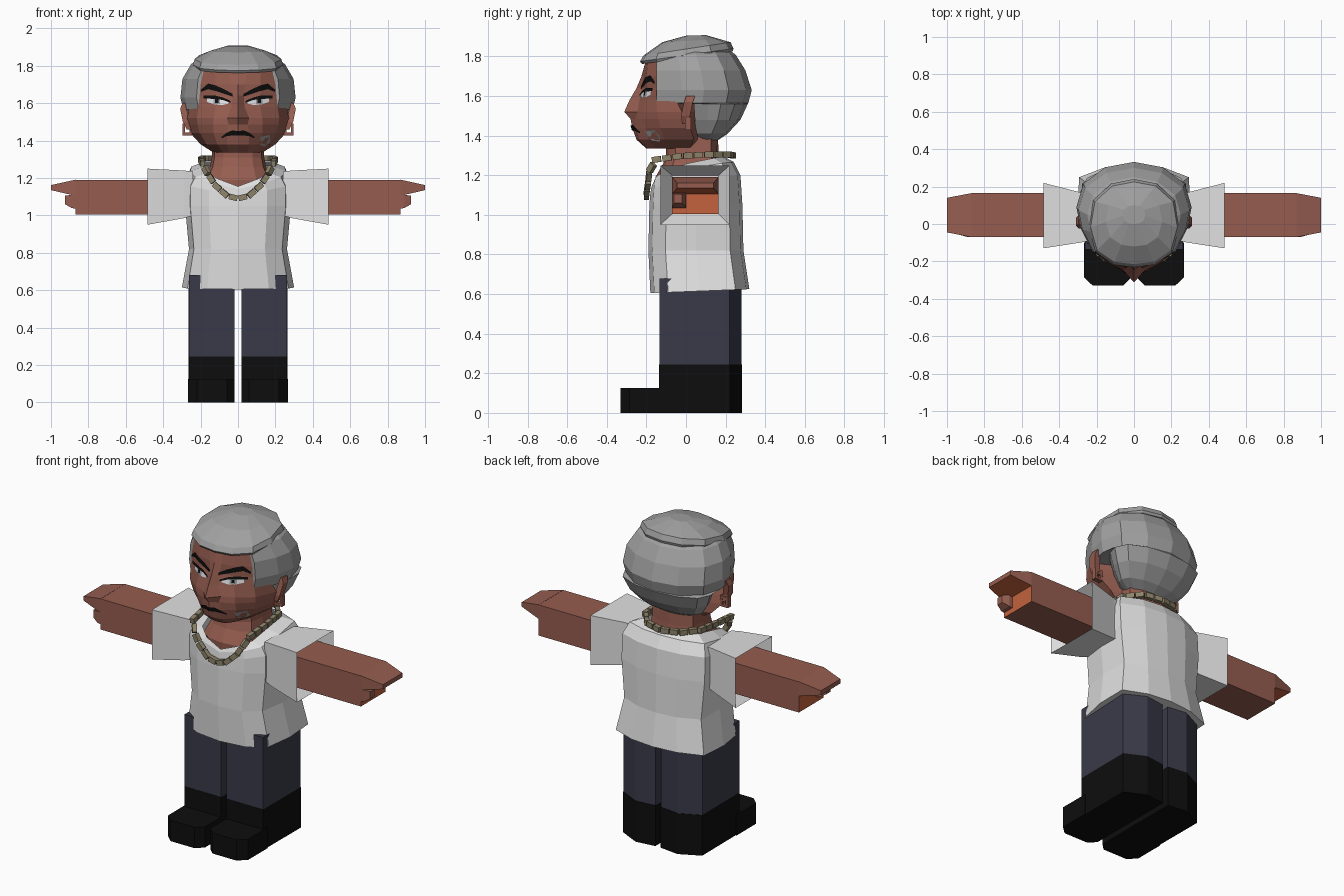
import bpy, bmesh, math
from mathutils import Vector, Matrix
from mathutils.bvhtree import BVHTree

if "Cube" in bpy.data.objects:
    bpy.data.objects.remove(bpy.data.objects["Cube"])


def material(name, r, g, b):
    m = bpy.data.materials.new(name)
    lin = [((c / 255 + 0.055) / 1.055) ** 2.4 if c > 10 else c / 255 / 12.92 for c in (r, g, b)]
    m.diffuse_color = (*lin, 1)
    m.use_nodes = True
    m.node_tree.nodes["Principled BSDF"].inputs["Base Color"].default_value = m.diffuse_color
    return m


SKIN = material("brown skin", 150, 93, 80)
PALM = material("light palm", 195, 98, 62)
HAIR = material("grey hair", 160, 160, 160)
SHIRT = material("white cloth", 224, 224, 224)
NAVY = material("navy cloth", 58, 58, 74)
BLACK = material("black", 13, 13, 13)
CHAIN = material("dull gold", 142, 132, 106)
WHITE = material("eye white", 225, 228, 230)


def finish(bm, name, *mats, rule=None, recalc=True):
    if recalc:
        bmesh.ops.recalc_face_normals(bm, faces=bm.faces)
    bm.normal_update()
    if rule:
        for f in bm.faces:
            f.material_index = rule(f)
    me = bpy.data.meshes.new(name)
    bm.to_mesh(me)
    ob = bpy.data.objects.new(name, me)
    for m in mats:
        me.materials.append(m)
    bpy.context.collection.objects.link(ob)
    return ob


def loft(rings, bottom=True, top=True):
    """Skin closed rings of equal point count."""
    bm = bmesh.new()
    vs = [[bm.verts.new(p) for p in r] for r in rings]
    n = len(vs[0])
    for a, b in zip(vs, vs[1:]):
        for i in range(n):
            j = (i + 1) % n
            bm.faces.new((a[i], a[j], b[j], b[i]))
    if bottom:
        bm.faces.new(vs[0][::-1])
    if top:
        bm.faces.new(vs[-1])
    bmesh.ops.recalc_face_normals(bm, faces=bm.faces)
    return bm


def mirror_ring(half):
    """Half outline from front centre to back centre -> full ring."""
    return half + [(-x, y, z) for x, y, z in half[-2:0:-1]]


# Half outlines as (share of half width, share of depth)
BODY = [(0, 0), (.55, .04), (.9, .18), (1, .5), (.98, .86), (.5, .97), (0, 1)]
MANE = [(0, 0), (.72, 0), (.93, .27), (1, .5), (.88, .76), (.5, .94), (0, 1)]
CROWN = [(0, 0), (.45, .03), (.85, .17), (1, .45), (.9, .76), (.5, .95), (0, 1)]


def ring(shape, w, yf, yb, zf, zb=None, power=1.0):
    zb = zf if zb is None else zb
    return mirror_ring([(w * a, yf + (yb - yf) * t, zf + (zb - zf) * t ** power) for a, t in shape])


def box_loft(sections, s):
    """Rectangular sections (x, y0, y1, z0, z1) along the arm."""
    return loft([[(s * x, a, c), (s * x, b, c), (s * x, b, d), (s * x, a, d)]
                 for x, a, b, c, d in sections])


# Shirt body with dipped neckline
finish(loft([ring(BODY, .30, -.18, .32, .605, .625), ring(BODY, .262, -.19, .29, .82),
             ring(BODY, .283, -.185, .285, 1.05),
             ring(BODY, .282, -.18, .275, 1.11, 1.2, .4),
             ring(BODY, .255, -.175, .24, 1.14, 1.268, .4),
             ring(BODY, .185, -.165, .19, 1.155, 1.295, .4)], top=False), "shirt", SHIRT)

# Neck and upper chest
finish(loft([ring(BODY, .16, -.15, .15, 1.1), ring(BODY, .18, -.155, .17, 1.19),
             ring(BODY, .15, -.115, .17, 1.26), ring(BODY, .14, -.1, .165, 1.31),
             ring(BODY, .135, -.1, .16, 1.42)]), "neck", SKIN)

# Limbs, mirrored left and right
LEG = [(.018, -.135), (.262, -.135), (.264, .22), (.14, .28), (.018, .265)]
FOOT = [(.018, -.29), (.06, -.33), (.22, -.33), (.268, -.285), (.268, -.1), (.018, -.1)]
for s, side in ((1, "left"), (-1, "right")):
    finish(box_loft([(.24, -.09, .16, 1.0, 1.235), (.29, -.10, .17, .985, 1.24),
                     (.485, -.13, .22, .95, 1.25), (.40, -.07, .165, 1.005, 1.2)], s),
           side + "_sleeve", SHIRT)
    finish(box_loft([(.38, -.07, .165, 1.005, 1.19), (.87, -.07, .165, 1.005, 1.19)], s),
           side + "_arm", SKIN, PALM, rule=lambda f: int(f.normal.x * s > .9))
    finish(box_loft([(.869, -.07, .165, 1.105, 1.191), (1.0, -.045, .14, 1.135, 1.162)], s),
           side + "_fingers", SKIN, PALM, rule=lambda f: int(f.normal.z < -.5))
    finish(box_loft([(.865, -.07, .0, 1.035, 1.11), (.89, -.07, .0, 1.04, 1.11),
                     (.925, -.06, -.02, 1.06, 1.105)], s), side + "_thumb", SKIN)
    finish(loft([[(s * x, y, z) for x, y in LEG] for z in (.245, .68)]), side + "_trouser_leg", NAVY)
    finish(loft([[(s * x, y * 1.01, z) for x, y in LEG] for z in (0, .245)]), side + "_boot_shaft", BLACK)
    finish(loft([[(s * x, y, z) for x, y in FOOT] for z in (0, .125)]), side + "_boot_toe", BLACK)
    # Ear, wider at the top
    finish(loft([[(s * (x + dx), y + dy, z) for x, y in ((.25, -.01), (.285, -.015), (.285, .03), (.25, .03))]
                 for z, dx, dy in ((1.46, -.01, -.005), (1.5, .01, -.01), (1.57, .024, .005), (1.6, .012, .015))]),
           side + "_ear", SKIN)
    # Square hoop earring
    bm = bmesh.new()
    for cx, cz, sx, sz in ((.252, 1.46, .014, .064), (.29, 1.46, .014, .064),
                           (.271, 1.435, .05, .014), (.271, 1.485, .05, .014)):
        bmesh.ops.create_cube(bm, size=1, matrix=Matrix.Translation((s * cx, .01, cz))
                              @ Matrix.Diagonal((sx, .03, sz, 1)))
    finish(bm, side + "_earring", SKIN)

# Face: rows of height and half outline from the centre line outwards
ROWS = [
    (1.335, (0, -.20), (.05, -.19), (.08, -.15), (.11, -.08), (.13, .02)),
    (1.38, (0, -.25), (.06, -.24), (.11, -.19), (.17, -.11), (.20, .04)),
    (1.44, (0, -.272), (.06, -.252), (.13, -.20), (.205, -.13), (.255, .02)),
    (1.485, (0, -.28), (.05, -.255), (.13, -.215), (.215, -.14), (.268, 0)),
    (1.52, (0, -.312), (.06, -.245), (.13, -.215), (.22, -.145), (.272, -.02)),
    (1.58, (0, -.285), (.035, -.235), (.12, -.205), (.212, -.15), (.26, -.05)),
    (1.64, (0, -.25), (.03, -.22), (.12, -.195), (.205, -.15), (.25, -.06)),
    (1.70, (0, -.225), (.04, -.215), (.12, -.20), (.20, -.15), (.23, -.08)),
    (1.79, (0, -.20), (.05, -.20), (.12, -.19), (.18, -.15), (.20, -.08)),
]
face = loft([mirror_ring([(x, y, z) for x, y in pts] + [(0, .1, z)]) for z, *pts in ROWS])
tree = BVHTree.FromBMesh(face)
finish(face, "face", SKIN)


def decal(name, mat, strip, s=1, lift=.006):
    """Thin plate laid on the face; strip = (x, low z, high z)."""
    bm = bmesh.new()

    def put(x, z):
        hit = tree.ray_cast(Vector((x, -1, z)), Vector((0, 1, 0)))[0]
        return bm.verts.new((x, (hit.y if hit else -.15) - lift, z))
    cols = [(put(s * x, a), put(s * x, b)) for x, a, b in strip]
    for (a, b), (c, d) in zip(cols, cols[1:]):
        bm.faces.new((a, c, d, b) if s > 0 else (b, d, c, a))
    finish(bm, name, mat, recalc=False)


for s, side in ((1, "left"), (-1, "right")):
    decal(side + "_eyebrow", BLACK, [(.03, 1.635, 1.65), (.075, 1.65, 1.675), (.12, 1.665, 1.695),
                                     (.16, 1.675, 1.705), (.198, 1.66, 1.672)], s)
    decal(side + "_eye", WHITE, [(.05, 1.598, 1.61), (.085, 1.59, 1.622), (.12, 1.592, 1.628),
                                 (.165, 1.606, 1.632)], s, .004)
    decal(side + "_iris", HAIR, [(.095, 1.594, 1.622), (.12, 1.594, 1.626), (.132, 1.597, 1.626)], s, .006)
    decal(side + "_pupil", BLACK, [(.105, 1.602, 1.62), (.122, 1.602, 1.622)], s, .008)
    decal(side + "_eyelash", BLACK, [(.04, 1.602, 1.612), (.08, 1.617, 1.63), (.12, 1.622, 1.64),
                                     (.185, 1.626, 1.642)], s, .008)
decal("mouth", BLACK, [(-.088, 1.412, 1.42), (-.06, 1.424, 1.442), (-.03, 1.427, 1.455), (0, 1.426, 1.45),
                       (.03, 1.427, 1.455), (.06, 1.424, 1.442), (.088, 1.412, 1.42)])
decal("jaw_patch", HAIR, [(.12, 1.375, 1.42), (.145, 1.37, 1.425), (.172, 1.395, 1.43)])

# Hair around sides and back, stepped in behind the ears
finish(loft([ring(MANE, *r) for r in (
    (.11, .05, .15, 1.37), (.20, .05, .21, 1.41), (.252, .045, .275, 1.48), (.285, .04, .312, 1.56),
    (.292, -.15, .315, 1.565), (.308, -.15, .332, 1.63), (.297, -.15, .30, 1.73),
    (.25, -.15, .25, 1.81), (.17, -.10, .18, 1.86))]), "hair", HAIR)

# Overhanging top of the hair
finish(loft([ring(CROWN, .235, -.222, .235, 1.762, 1.825), ring(CROWN, .242, -.232, .24, 1.775, 1.84),
             ring(CROWN, .232, -.215, .225, 1.805, 1.872), ring(CROWN, .15, -.12, .17, 1.872, 1.888),
             ring(CROWN, .06, .0, .10, 1.905, 1.908)]), "hair_top", HAIR)

# Block-link necklace
half = [Vector(p) for p in ((0, -.2, 1.09), (.06, -.2, 1.105), (.12, -.192, 1.16), (.16, -.185, 1.22),
                            (.19, -.15, 1.28), (.2, -.02, 1.298), (.185, .12, 1.305), (.11, .215, 1.305),
                            (0, .24, 1.3))]
path = half + [Vector((-p.x, p.y, p.z)) for p in half[-2::-1]]
lengths = [(b - a).length for a, b in zip(path, path[1:])]
COUNT = 30
bm = bmesh.new()
for k in range(COUNT):
    d, i = (k + .5) * sum(lengths) / COUNT, 0
    while d > lengths[i]:
        d -= lengths[i]
        i += 1
    way = (path[i + 1] - path[i]).normalized()
    rot = way.to_track_quat('X', 'Z').to_matrix().to_4x4()
    bmesh.ops.create_cube(bm, size=1, matrix=Matrix.Translation(path[i] + way * d) @ rot
                          @ Matrix.Diagonal((.046, .026, .03, 1)))
finish(bm, "necklace", CHAIN)
